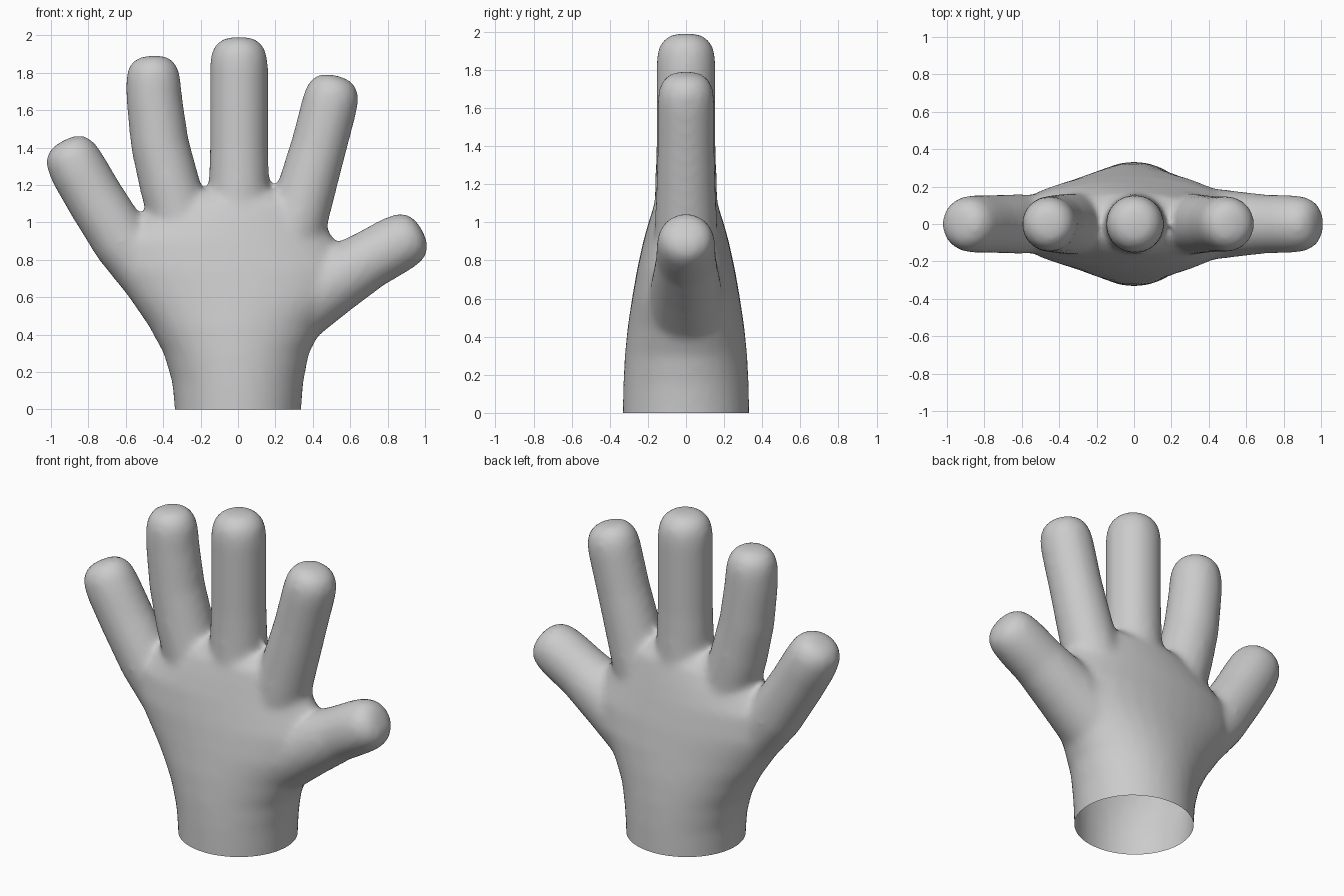
import bpy, bmesh, math
from mathutils import Vector

if "Cube" in bpy.data.objects:
    bpy.data.objects.remove(bpy.data.objects["Cube"])

SIDES = 32
bm = bmesh.new()


def loft(rings):
    """Skin a list of vertex-position rings into a closed tube."""
    loops = [[bm.verts.new(p) for p in ring] for ring in rings]
    for a, b in zip(loops, loops[1:]):
        for i in range(SIDES):
            j = (i + 1) % SIDES
            bm.faces.new((a[i], a[j], b[j], b[i]))
    bm.faces.new(loops[0][::-1])
    bm.faces.new(loops[-1])


def ring(centre, u, v):
    angles = [2 * math.pi * i / SIDES for i in range(SIDES)]
    return [centre + u * math.cos(t) + v * math.sin(t) for t in angles]


# Rounded fingertip: (radius factor, distance back from the end)
TIP = [(1, .155), (.96, .095), (.84, .048), (.62, .016), (.36, .003), (.1, 0)]


def finger(points):
    """Tube through (x, z, radius) points; the last point is the tip end."""
    pos = [Vector((x, 0, z)) for x, z, r in points]
    rings = []
    for i, p in enumerate(pos[:-1]):
        d = (pos[i + 1] - pos[max(i - 1, 0)]).normalized()
        r = points[i][2]
        rings.append(ring(p, Vector((d.z, 0, -d.x)) * r, Vector((0, r, 0))))
    d = (pos[-1] - pos[-2]).normalized()
    r = points[-1][2]
    for f, back in TIP:
        rings.append(ring(pos[-1] - d * back, Vector((d.z, 0, -d.x)) * r * f,
                          Vector((0, r * f, 0))))
    loft(rings)


# Palm and wrist: (z, left x, right x, half depth)
PALM = [(-.2, -.335, .335, .333), (0, -.338, .338, .333), (.15, -.353, .35, .33),
        (.3, -.398, .38, .322), (.45, -.48, .455, .307), (.6, -.585, .57, .284),
        (.75, -.68, .60, .258), (.9, -.68, .52, .225), (1.0, -.57, .46, .197),
        (1.1, -.42, .40, .165), (1.16, -.30, .28, .11)]
loft([ring(Vector(((a + b) / 2, 0, z)), Vector(((b - a) / 2, 0, 0)), Vector((0, d, 0)))
      for z, a, b, d in PALM])

# Little, ring, middle and index fingers, then the thumb
finger([(-.35, .55, .15), (-.62, .90, .16), (-.76, 1.12, .156), (-.85, 1.275, .155),
        (-.935, 1.437, .153)])
finger([(-.24, .75, .15), (-.30, .98, .165), (-.365, 1.2, .162), (-.418, 1.42, .156),
        (-.448, 1.66, .15), (-.46, 1.892, .148)])
finger([(.005, .75, .15), (.005, 1.0, .17), (.005, 1.2, .162), (.005, 1.4, .156),
        (.005, 1.75, .156), (.005, 1.992, .156)])
finger([(.24, .75, .15), (.30, .95, .165), (.355, 1.14, .158), (.43, 1.4, .15),
        (.485, 1.61, .15), (.527, 1.785, .15)])
finger([(.15, .45, .17), (.32, .56, .2), (.5, .68, .182), (.7, .8, .158),
        (.83, .873, .156), (.985, .957, .154)])

bmesh.ops.recalc_face_normals(bm, faces=bm.faces[:])
mesh = bpy.data.meshes.new("glove_hand")
bm.to_mesh(mesh)
bm.free()
hand = bpy.data.objects.new("glove_hand", mesh)
bpy.context.collection.objects.link(hand)

# Fuse the parts and soften the webs between the fingers
fuse = hand.modifiers.new("fuse", 'REMESH')
fuse.mode = 'VOXEL'
fuse.voxel_size = .02
soften = hand.modifiers.new("soften", 'SMOOTH')
soften.factor = .5
soften.iterations = 14
depsgraph = bpy.context.evaluated_depsgraph_get()
fused = bpy.data.meshes.new_from_object(hand.evaluated_get(depsgraph))
hand.modifiers.clear()

# Open the cuff at the wrist
bm = bmesh.new()
bm.from_mesh(fused)
bmesh.ops.bisect_plane(bm, geom=bm.verts[:] + bm.edges[:] + bm.faces[:],
                       plane_co=(0, 0, 0), plane_no=(0, 0, 1), clear_inner=True)
for f in bm.faces:
    f.smooth = True
    f.material_index = 0
bm.to_mesh(fused)
bm.free()
hand.data = fused

grey = bpy.data.materials.new("light grey")
grey.diffuse_color = (.6, .6, .6, 1)
grey.use_nodes = True
grey.node_tree.nodes["Principled BSDF"].inputs["Base Color"].default_value = grey.diffuse_color
fused.materials.clear()
fused.materials.append(grey)
